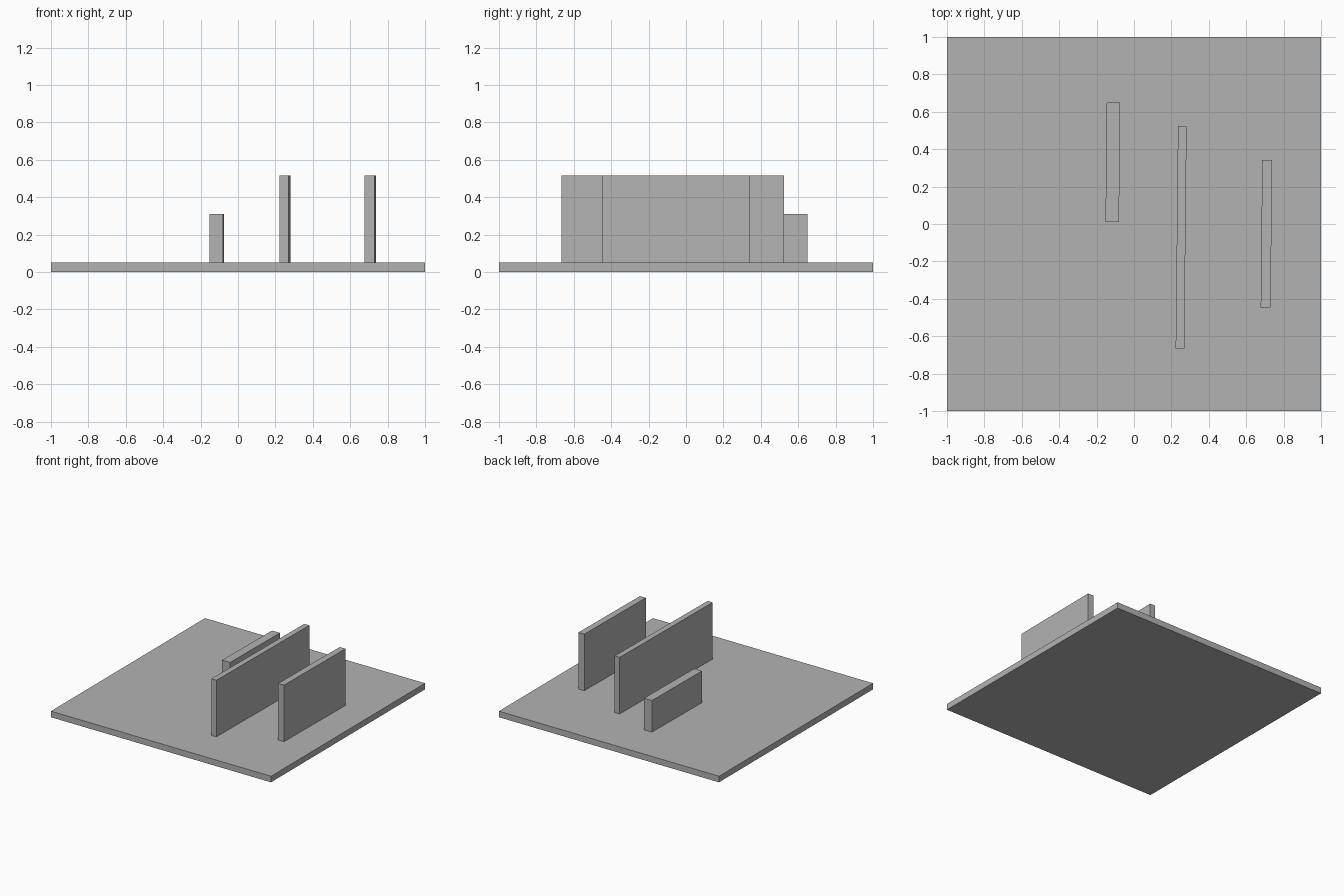
import bpy
from math import radians

cube = bpy.data.objects.get("Cube")
if cube:
    bpy.data.objects.remove(cube, do_unlink=True)

# Single plain grey for every part
grey = bpy.data.materials.new("plain_grey")
grey.use_nodes = True
colour = (0.45, 0.45, 0.45, 1)
grey.diffuse_color = colour
grey.node_tree.nodes["Principled BSDF"].inputs["Base Color"].default_value = colour


def block(name, x, y, width, depth, bottom, top, turn=0.0):
    """Box standing between two heights, turned about its vertical axis."""
    bpy.ops.mesh.primitive_cube_add(size=1, location=(x, y, (bottom + top) / 2))
    obj = bpy.context.object
    obj.name = name
    obj.scale = (width, depth, top - bottom)
    obj.rotation_euler.z = radians(turn)
    obj.data.materials.append(grey)
    return obj


SLAB_TOP = 0.05
TURN = -0.6

# Square ground slab
block("base_slab", 0, 0, 2, 2, 0, SLAB_TOP)

# Three upright walls, slightly turned
block("low_wall", -0.113, 0.33, 0.072, 0.64, SLAB_TOP, 0.31, TURN)
block("long_wall", 0.252, -0.07, 0.046, 1.19, SLAB_TOP, 0.515, TURN)
block("left_wall", 0.708, -0.052, 0.053, 0.787, SLAB_TOP, 0.515, TURN)
